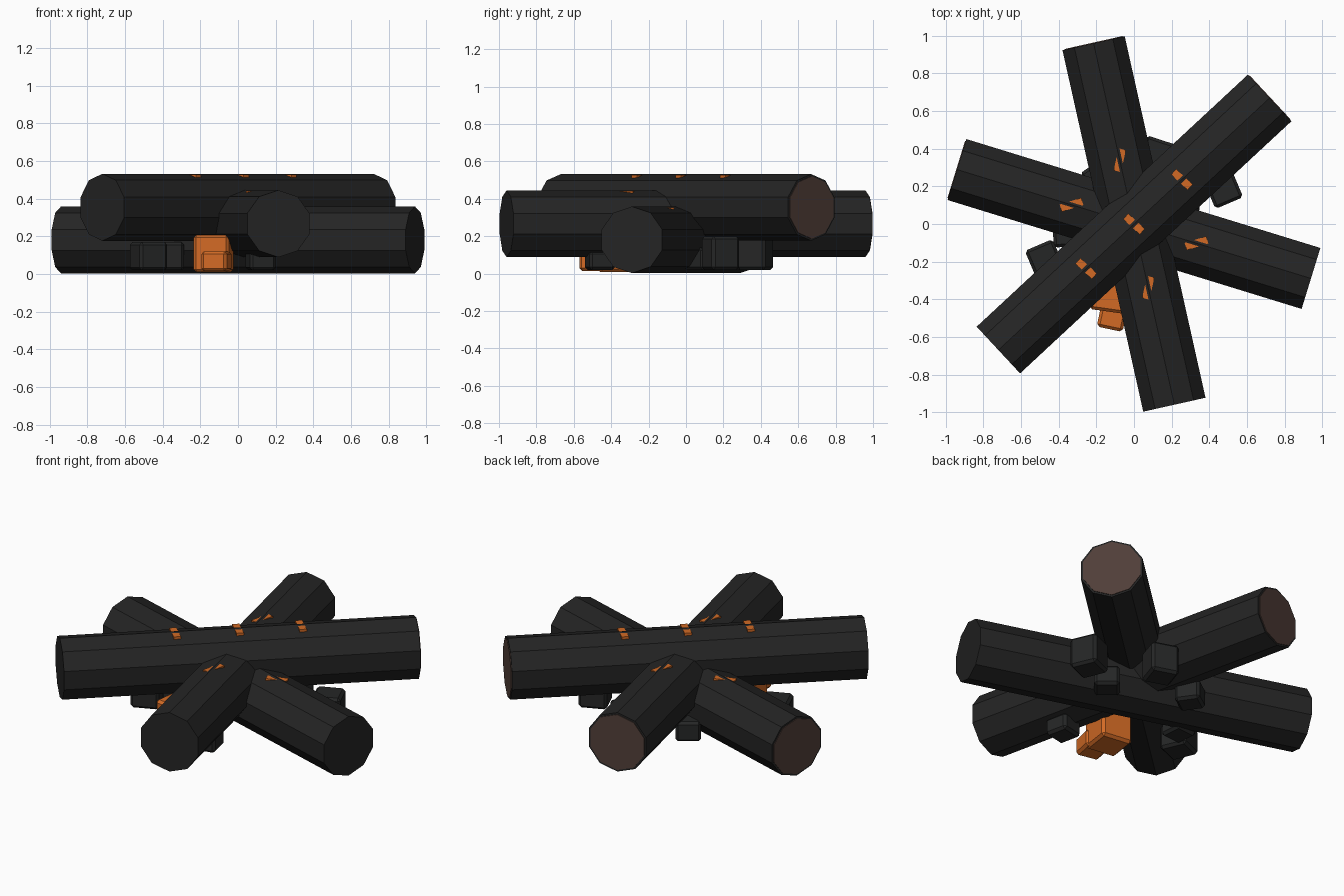
import bpy, math
from mathutils import Vector

if "Cube" in bpy.data.objects:
    bpy.data.objects.remove(bpy.data.objects["Cube"])


def material(name, hex_code):
    def lin(c):
        return c / 12.92 if c <= 0.04045 else ((c + 0.055) / 1.055) ** 2.4
    m = bpy.data.materials.new(name)
    rgb = [lin(int(hex_code[i:i + 2], 16) / 255) for i in (0, 2, 4)]
    m.diffuse_color = (*rgb, 1)
    m.use_nodes = True
    m.node_tree.nodes["Principled BSDF"].inputs["Base Color"].default_value = m.diffuse_color
    return m


CHAR = material("charred bark", "242424")
COAL = material("coal", "252626")
EMBER = material("ember orange", "D26A25")
WOOD = material("burnt wood end", "503E38")


def cylinder(name, centre, radius, length, angle, mat):
    # ten-sided, lying flat, with a ridge on top
    bpy.ops.mesh.primitive_cylinder_add(vertices=10, radius=radius, depth=length)
    ob = bpy.context.object
    ob.name = name
    for v in ob.data.vertices:
        x, y, z = v.co
        v.co = (z, -x, y)  # axis along x, first vertex (y) points up
    ob.location = centre
    ob.rotation_euler = (0, 0, angle)
    ob.data.materials.append(mat)
    return ob


def box(name, centre, size, angle, mat, bevel=0):
    bpy.ops.mesh.primitive_cube_add(size=1, location=centre)
    ob = bpy.context.object
    ob.name = name
    for v in ob.data.vertices:
        v.co = v.co * Vector(size)
    ob.rotation_euler = (0, 0, angle)
    ob.data.materials.append(mat)
    if bevel:
        b = ob.modifiers.new("bevel", 'BEVEL')
        b.width = bevel
        b.segments = 1
    return ob


# Three crossed logs: angle, height of axis, side carrying the bare wood end
R, LENGTH = 0.178, 1.966
for i, (deg, z, end) in enumerate([(-17.1, 0.181, -1), (102.6, 0.267, 1), (42.9, 0.354, 1)]):
    a = math.radians(deg)
    d = Vector((math.cos(a), math.sin(a), 0))
    up = Vector((0, 0, z))
    cylinder(f"log_{i + 1}", up, R, LENGTH, a, CHAR)
    cylinder(f"log_end_{i + 1}", up + d * end * (LENGTH / 2), R - 0.011, 0.008, a, WOOD)
    # glowing cracks along the ridge, turned the opposite way to the log
    for k in (-1, 0, 1):
        box(f"glowing_crack_{i + 1}_{k + 2}", d * 0.347 * k + Vector((0, 0, z + R - 0.0145)),
            (0.12, 0.04, 0.021), -a, EMBER)

# Coals scattered beneath: x, y, width, bottom, top, turn, material
coals = [
    (0.475, 0.185, 0.16, 0.02, 0.20, 23, COAL),
    (0.26, 0.08, 0.14, 0.02, 0.14, 50, COAL),
    (0.12, 0.37, 0.16, 0.02, 0.20, -18, COAL),
    (-0.19, 0.25, 0.14, 0.02, 0.14, 35, COAL),
    (-0.36, -0.05, 0.14, 0.02, 0.17, 5, COAL),
    (-0.475, -0.185, 0.16, 0.02, 0.17, 23, COAL),
    (0.12, -0.46, 0.14, 0.02, 0.12, 12, COAL),
    (-0.13, -0.37, 0.19, 0.01, 0.208, -8, EMBER),
    (-0.115, -0.49, 0.14, 0.015, 0.12, -12, EMBER),
]
for i, (x, y, w, lo, hi, turn, mat) in enumerate(coals):
    name = "ember_coal" if mat is EMBER else "coal"
    box(f"{name}_{i + 1}", (x, y, (lo + hi) / 2), (w, w, hi - lo), math.radians(turn), mat, 0.015)
